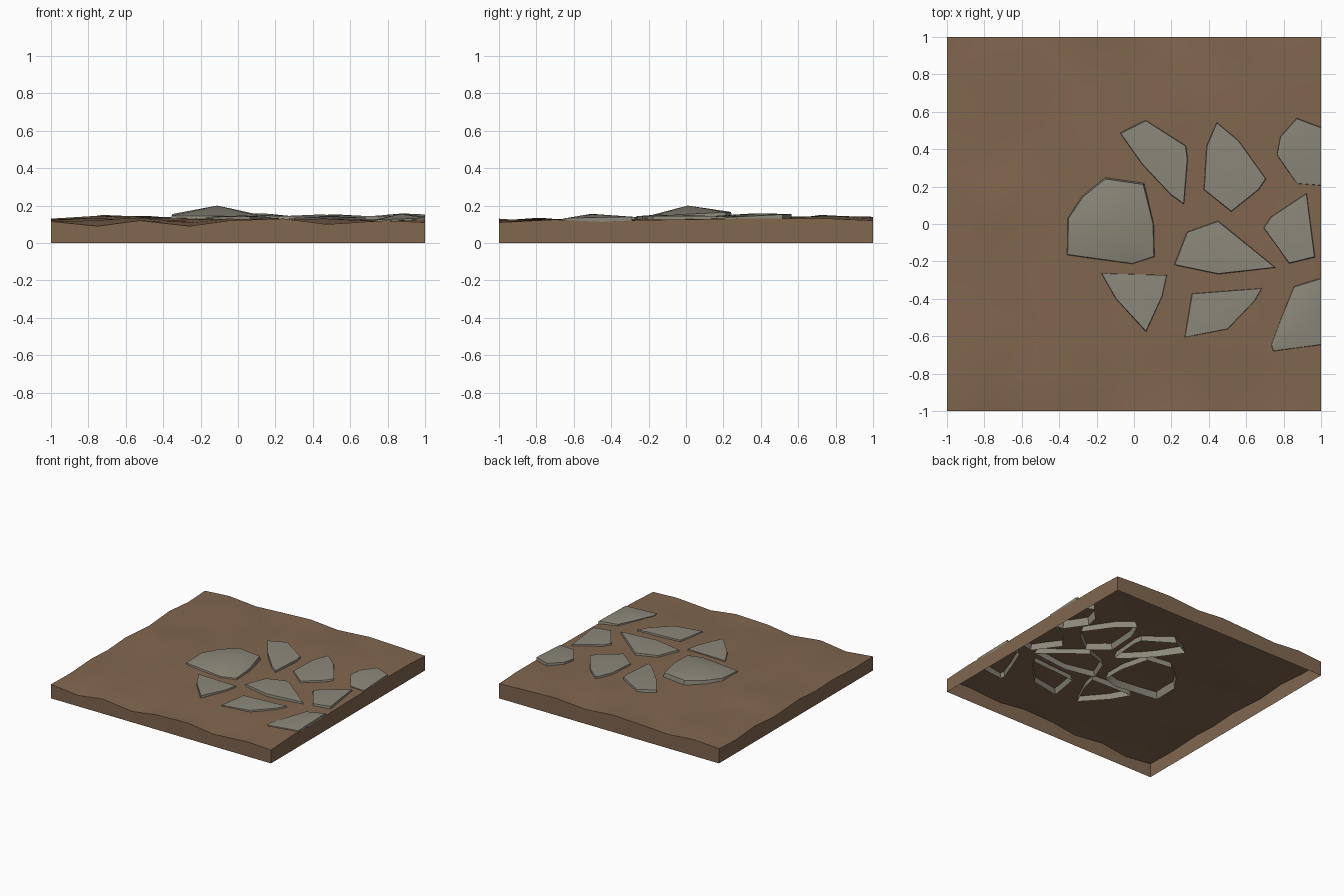
import bpy, bmesh, math, random

if "Cube" in bpy.data.objects:
    bpy.data.objects.remove(bpy.data.objects["Cube"])
random.seed(4)

def material(name, rgb):
    m = bpy.data.materials.new(name)
    m.diffuse_color = (*rgb, 1)
    m.use_nodes = True
    m.node_tree.nodes["Principled BSDF"].inputs["Base Color"].default_value = m.diffuse_color
    return m

EARTH = material("earth", (0.22, 0.135, 0.078))
STONE = material("stone", (0.26, 0.245, 0.195))

def finish(name, bm, mat, angle):
    me = bpy.data.meshes.new(name)
    bm.to_mesh(me)
    bm.free()
    me.materials.append(mat)
    ob = bpy.data.objects.new(name, me)
    bpy.context.collection.objects.link(ob)
    bpy.ops.object.select_all(action='DESELECT')
    ob.select_set(True)
    bpy.context.view_layer.objects.active = ob
    bpy.ops.object.shade_smooth_by_angle(angle=math.radians(angle))

# Ground: coarse height grid (hundredths), rows from back to front
HEIGHTS = [
    (12, 13.5, 11.5, 13, 14, 12, 14, 13, 12),
    (11, 15, 14, 11.5, 12, 14.5, 12.5, 14.5, 13),
    (13, 11.5, 12, 14.5, 13.8, 13, 13.5, 13.5, 13),
    (11, 12.5, 14.5, 13, 13, 12.5, 13.2, 12.8, 13),
    (13, 14.5, 13, 14, 14, 13, 12.5, 13.2, 12.5),
    (11.5, 11, 13.5, 13, 13.5, 12.7, 12.3, 13, 12.3),
    (12.5, 13.5, 11.5, 12.5, 12.2, 12.5, 12, 12.2, 11.3),
    (11, 12, 13.5, 11, 13, 11, 13, 11.5, 12.5),
    (11.5, 9, 12, 9, 12, 13, 10, 12, 11),
]
N = 9
bm = bmesh.new()
grid = []
for j, row in enumerate(HEIGHTS):
    line = []
    for i, h in enumerate(row):
        x, y = -1 + i / 4, 1 - j / 4
        if 0 < i < N - 1:
            x += random.uniform(-0.05, 0.05)
        if 0 < j < N - 1:
            y += random.uniform(-0.05, 0.05)
        line.append(bm.verts.new((x, y, h / 100)))
    grid.append(line)
for j in range(N - 1):
    for i in range(N - 1):
        a, b = grid[j][i], grid[j + 1][i]
        c, d = grid[j + 1][i + 1], grid[j][i + 1]
        tris = ((a, b, c), (a, c, d)) if random.random() < 0.5 else ((a, b, d), (b, c, d))
        for t in tris:
            bm.faces.new(t)

# Side walls down to z = 0, open underneath
rim = (grid[-1][:-1] + [grid[j][-1] for j in range(N - 1, 0, -1)]
       + grid[0][:0:-1] + [grid[j][0] for j in range(N - 1)])
feet = [bm.verts.new((v.co.x, v.co.y, 0)) for v in rim]
for k in range(len(rim)):
    n = (k + 1) % len(rim)
    bm.faces.new((rim[k], feet[k], feet[n], rim[n]))
finish("ground", bm, EARTH, 40)

# Paving stones: open shells with flared sides and a shallow domed, tilted top
def stone(name, outline, top, peak, tilt=(0, 0), base=0.08):
    pts = outline[::-1]
    cx = sum(p[0] for p in pts) / len(pts)
    cy = sum(p[1] for p in pts) / len(pts)
    bm = bmesh.new()
    low, high = [], []
    for x, y in pts:
        edge = x > 0.99          # cut flush with the tile border
        z = top + tilt[0] * (x - cx) + tilt[1] * (y - cy)
        for ring, s, h in ((low, 1.04, base), (high, 0.96, z)):
            px = 0.999 if edge else min(cx + (x - cx) * s, 0.999)
            ring.append(bm.verts.new((px, cy + (y - cy) * s, h)))
    mid = bm.verts.new((cx, cy, peak))
    for k in range(len(pts)):
        n = (k + 1) % len(pts)
        bm.faces.new((low[k], low[n], high[n], high[k]))
        bm.faces.new((high[k], high[n], mid))
    finish(name, bm, STONE, 30)

stone("stone_back_left", [(-.08, .49), (.06, .56), (.28, .42), (.29, .35), (.27, .10),
                          (.20, .15), (.04, .32)], .148, .157, (-.03, .01))
stone("stone_back_middle", [(.44, .55), (.56, .45), (.71, .24), (.67, .18), (.52, .06),
                            (.37, .18), (.385, .42)], .144, .153, (0, .02))
stone("stone_back_right", [(.87, .57), (1, .52), (1, .20), (.87, .21), (.76, .37),
                           (.78, .47)], .146, .158, (0, .05), .065)
stone("stone_large", [(-.155, .25), (.055, .22), (.11, 0), (.115, -.18), (-.005, -.22),
                      (-.365, -.17), (-.36, .03), (-.28, .15)], .154, .20, (0, .05))
stone("stone_centre", [(.45, .02), (.765, -.235), (.45, -.27), (.21, -.22),
                       (.28, -.04)], .143, .152)
stone("stone_middle_right", [(.925, .17), (.97, -.18), (.83, -.215), (.69, -.02),
                             (.73, .04)], .143, .152)
stone("stone_front_left", [(-.18, -.26), (.18, -.27), (.155, -.385), (.065, -.58),
                           (-.10, -.40)], .14, .147, (0, -.01))
stone("stone_front_middle", [(.305, -.37), (.69, -.34), (.65, -.41), (.50, -.565),
                             (.265, -.61)], .135, .142, (0, .01))
stone("stone_front_right", [(.855, -.33), (1, -.285), (1, -.45), (1, -.65), (.74, -.685),
                            (.73, -.65), (.79, -.49)], .132, .156, (.03, .02))
